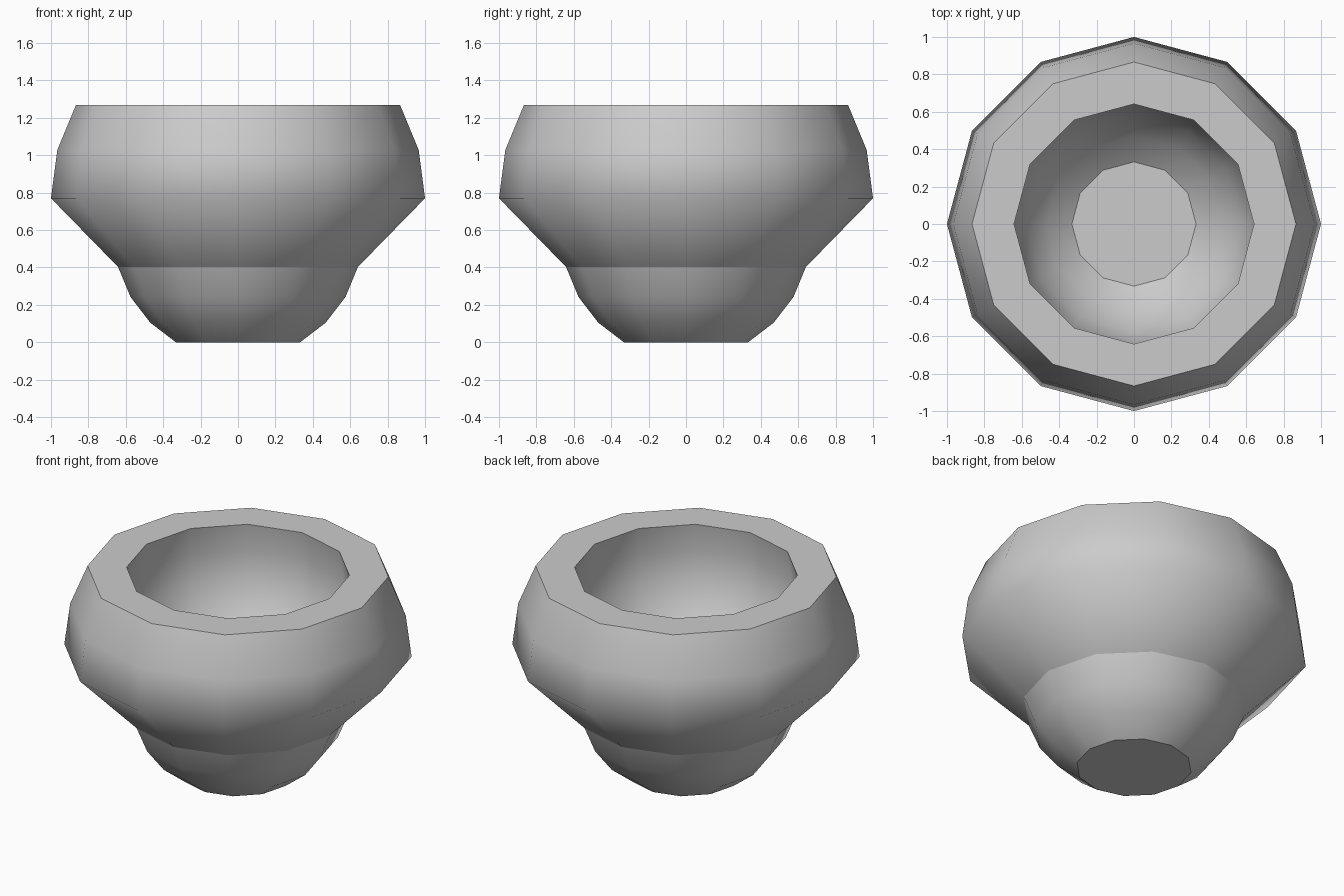
import bpy, bmesh
from math import cos, sin, pi, radians

if "Cube" in bpy.data.objects:
    bpy.data.objects.remove(bpy.data.objects["Cube"])

SIDES = 12

def arc(radius, centre_z, degrees):
    """Points (radius, z) along a circle, by latitude."""
    return [(radius * cos(radians(d)), centre_z + radius * sin(radians(d))) for d in degrees]

def lathe(name, profile, sharp):
    """Turn a profile into a 12-sided closed body; rings in 'sharp' keep hard edges."""
    bm = bmesh.new()
    rings = [[bm.verts.new((r * cos(2 * pi * i / SIDES), r * sin(2 * pi * i / SIDES), z))
              for i in range(SIDES)] for r, z in profile]
    for a, b in zip(rings, rings[1:]):
        for i in range(SIDES):
            j = (i + 1) % SIDES
            bm.faces.new((a[i], a[j], b[j], b[i]))
    bm.faces.new(rings[0][::-1])
    bm.faces.new(rings[-1])
    for f in bm.faces:
        f.smooth = True
    for k in sharp:
        for i in range(SIDES):
            bm.edges.get((rings[k][i], rings[k][(i + 1) % SIDES])).smooth = False
    mesh = bpy.data.meshes.new(name)
    bm.to_mesh(mesh)
    bm.free()
    obj = bpy.data.objects.new(name, mesh)
    bpy.context.collection.objects.link(obj)
    return obj

# rounded foot, flared shoulder, rounded upper wall, flat rim, then the round hollow
foot = arc(0.664, 0.577, (-60, -45, -30, -15))
wall = arc(1.0, 0.77, (0, 15, 30))
hollow = arc(0.664, 1.098, (15, 0, -15, -30, -45, -60))
profile = foot + wall + hollow
low = profile[0][1]
profile = [(r, z - low if i < len(foot) else z) for i, (r, z) in enumerate(profile)]
lathe("bowl_pot", profile, (0, 3, 6, 7, len(profile) - 1))
